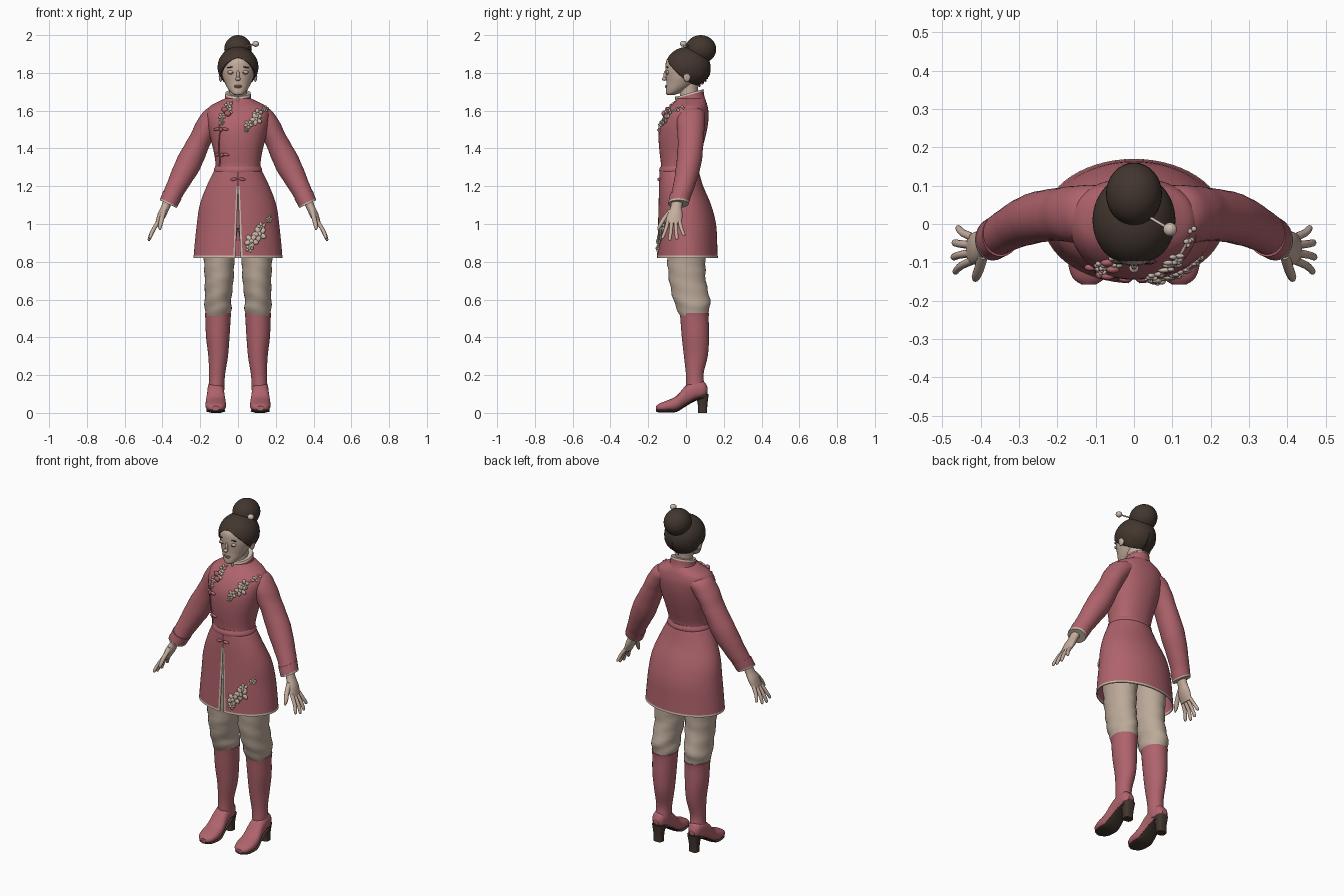
import bpy, bmesh, math
from mathutils import Vector, Matrix
from mathutils.bvhtree import BVHTree

if "Cube" in bpy.data.objects:
    bpy.data.objects.remove(bpy.data.objects["Cube"])


def material(name, rgb):
    m = bpy.data.materials.new(name)
    m.use_nodes = True
    m.diffuse_color = (*rgb, 1)
    m.node_tree.nodes["Principled BSDF"].inputs["Base Color"].default_value = (*rgb, 1)
    return m


ROSE = material("rose cloth", (.43, .125, .15))
CREAM = material("cream trim", (.60, .49, .41))
LINEN = material("beige linen", (.50, .40, .32))
SKIN = material("skin", (.56, .42, .34))
HAIR = material("dark brown", (.055, .037, .028))
LIP = material("lip", (.42, .24, .20))


def finish(name, bm, *mats):
    bmesh.ops.recalc_face_normals(bm, faces=bm.faces)
    for f in bm.faces:
        f.smooth = len(f.verts) < 5
    me = bpy.data.meshes.new(name)
    bm.to_mesh(me)
    bm.free()
    for m in mats:
        me.materials.append(m)
    ob = bpy.data.objects.new(name, me)
    bpy.context.collection.objects.link(ob)
    return ob


def resample(rings, k):
    """Smooth in-between rings along the key rings."""
    out, n = [], len(rings)
    for i in range(n - 1):
        a, b, c, d = (rings[min(max(j, 0), n - 1)] for j in range(i - 1, i + 3))
        for s in range(k):
            t = s / k
            out.append([.5 * (2 * q + (r - p) * t + (2 * p - 5 * q + 4 * r - w) * t * t
                              + (3 * q - p - 3 * r + w) * t ** 3)
                        for p, q, r, w in zip(a, b, c, d)])
    return out + [list(rings[-1])]


def loft(name, rings, mat, n=32, k=4, power=2, lying=False, side=1, fold=0, lean=0):
    """Skin ellipses (x, y, z, ru, rv, tilt); lying rings face along y."""
    bm, rows = bmesh.new(), []
    for x, y, z, ru, rv, tilt in resample([tuple(r) + (0,) * (6 - len(r)) for r in rings], k):
        t = math.radians(tilt) * side
        u = Vector((math.cos(t), 0, math.sin(t)))
        v = Vector((0, 0, 1)) if lying else Vector((0, 1, 0))
        row = []
        for i in range(n):
            a = math.tau * i / n
            c, s = math.cos(a), math.sin(a)
            g = 1 + fold * math.sin(z * 75 + 2.5 * math.sin(a + side))
            p = (Vector((x * side, y, z))
                 + u * ru * g * math.copysign(abs(c) ** (2 / power), c)
                 + v * rv * g * math.copysign(abs(s) ** (2 / power), s))
            p.z += lean * p.y
            row.append(bm.verts.new(p))
        rows.append(row)
    for a, b in zip(rows, rows[1:]):
        for i in range(n):
            j = (i + 1) % n
            bm.faces.new((a[i], a[j], b[j], b[i]))
    bm.faces.new(rows[0])
    bm.faces.new(rows[-1])
    return finish(name, bm, mat)


def body(z, hx, front, back):
    return (0, (front + back) / 2, z, hx, (back - front) / 2)


def blobs(name, mat, items, seg=12):
    """One object made of ellipsoids (centre, radii, turn about y)."""
    bm = bmesh.new()
    for centre, radii, turn in items:
        bmesh.ops.create_uvsphere(
            bm, u_segments=seg, v_segments=seg // 2 + 2, radius=1,
            matrix=Matrix.Translation(centre) @ Matrix.Rotation(turn, 4, 'Y') @ Matrix.Diagonal((*radii, 1)))
    ob = finish(name, bm, mat)
    for p in ob.data.polygons:
        p.use_smooth = True
    return ob


def cord(name, points, radius, mat):
    cu = bpy.data.curves.new(name, 'CURVE')
    cu.dimensions, cu.bevel_depth, cu.bevel_resolution = '3D', radius, 2
    sp = cu.splines.new('POLY')
    sp.points.add(len(points) - 1)
    for p, co in zip(sp.points, points):
        p.co = (*co, 1)
    cu.materials.append(mat)
    ob = bpy.data.objects.new(name, cu)
    bpy.context.collection.objects.link(ob)


# Coat bodice, waistband and collar
bodice = loft("coat_bodice", [body(*r) for r in (
    (1.26, .122, -.135, .062), (1.31, .118, -.132, .06), (1.38, .128, -.14, .08),
    (1.45, .145, -.145, .10), (1.52, .16, -.14, .115), (1.58, .168, -.115, .12),
    (1.62, .152, -.085, .115), (1.645, .11, -.06, .108), (1.665, .068, -.045, .098))],
    ROSE, 48, power=2.2)
loft("waist_band", [body(*r) for r in (
    (1.265, .124, -.137, .064), (1.285, .128, -.142, .07), (1.305, .12, -.135, .063))], ROSE, 48)
loft("collar", [(0, .025, 1.62, .082, .082), (0, .024, 1.65, .071, .073), (0, .023, 1.682, .067, .07)],
     ROSE, lean=.28)
loft("collar_trim", [(0, .023, 1.678, .069, .072), (0, .023, 1.688, .066, .069)], CREAM, lean=.28)

# Skirt open at the front, with pale edges and hem
bm, rows, cols = bmesh.new(), [], 56
keys = [(1.285, .122, -.136, .063), (1.2, .163, -.14, .088), (1.1, .2, -.142, .13),
        (1, .215, -.145, .156), (.9, .226, -.148, .162), (.832, .232, -.15, .165), (.82, .234, -.152, .167)]
spread = [0, .008] + [.008 + .984 * i / cols for i in range(1, cols)] + [.992, 1]
for z, hx, front, back in resample(keys, 4):
    gap = .001 + .055 * max(0, 1.2 - z) / .38
    row = []
    for f in spread:
        a = -math.pi / 2 + gap + (math.tau - 2 * gap) * f
        row.append(bm.verts.new((hx * math.cos(a), (front + back) / 2 + (back - front) / 2 * math.sin(a), z)))
    rows.append(row)
for a, b in zip(rows, rows[1:]):
    for i in range(len(spread) - 1):
        f = bm.faces.new((a[i], b[i], b[i + 1], a[i + 1]))
        z = f.calc_center_median().z
        f.material_index = int(z < .832 or (z < 1.2 and i in (0, len(spread) - 2)))
skirt = finish("coat_skirt", bm, ROSE, CREAM)
solid = skirt.modifiers.new("thickness", 'SOLIDIFY')
solid.thickness, solid.offset = .006, 0

# Arms and hands
for side, tag in ((1, "left"), (-1, "right")):
    loft(tag + "_sleeve", [
        (.09, .03, 1.585, .045, .07, 60), (.128, .027, 1.565, .06, .075, 42), (.165, .025, 1.515, .06, .073, 30),
        (.203, .025, 1.44, .059, .068, 28), (.262, .015, 1.32, .067, .066, 28),
        (.322, -.01, 1.205, .055, .058, 27), (.365, -.038, 1.118, .047, .052, 25)],
        ROSE, side=side, fold=.012)
    loft(tag + "_cuff", [(.347, -.028, 1.155, .053, .057, 25), (.366, -.039, 1.113, .05, .055, 25)], ROSE, side=side)
    loft(tag + "_cuff_trim", [(.366, -.039, 1.115, .051, .056, 25), (.37, -.041, 1.106, .049, .054, 25)],
         CREAM, side=side)
    loft(tag + "_palm", [(.368, -.045, 1.13, .025, .03, 25), (.386, -.052, 1.085, .022, .031, 25),
                         (.405, -.06, 1.045, .022, .042, 25), (.425, -.066, 1.0, .014, .041, 25)],
         SKIN, 20, side=side)
    for i, finger in enumerate(("index", "middle", "ring", "little")):
        y, long = -.095 + .02 * i, (.9, 1, .95, .75)[i]
        tip = y - .028 + .017 * i
        loft(f"{tag}_{finger}_finger", [
            (.42, y, 1.015, .011, .011, 25), (.42 + .034 * long, (y + tip) / 2, 1.015 - .055 * long, .01, .01, 20),
            (.42 + .05 * long, tip, 1.015 - .095 * long, .008, .009, 15),
            (.42 + .052 * long, tip, 1.015 - .105 * long, .003, .003, 15)], SKIN, 12, side=side)
    loft(tag + "_thumb", [(.392, -.075, 1.075, .014, .018, 10), (.403, -.115, 1.03, .013, .014),
                          (.412, -.138, .99, .011, .011), (.413, -.146, .968, .004, .004)], SKIN, 12, side=side)

# Trousers, boots, soles and heels
    loft(tag + "_trouser_leg", [
        (.1, .005, .98, .098, .11), (.1, .002, .82, .082, .102), (.1, .008, .7, .076, .097),
        (.106, .03, .6, .07, .097), (.106, .038, .55, .071, .086), (.106, .045, .5, .06, .07)],
        LINEN, side=side, fold=.03)
    loft(tag + "_boot_shaft", [
        (.106, .045, .528, .07, .078), (.106, .045, .5, .067, .075), (.107, .05, .4, .062, .072),
        (.105, .052, .3, .052, .063), (.111, .046, .2, .042, .046), (.114, .052, .13, .042, .052),
        (.115, .058, .095, .038, .052)], ROSE, side=side)
    foot = [(.115, .105, .135, .015), (.095, .082, .165, .036), (.05, .07, .17, .043), (0, .042, .145, .046),
            (-.05, .012, .09, .053), (-.1, .008, .066, .054), (-.14, .009, .05, .042), (-.158, .014, .036, .018)]
    loft(tag + "_boot_foot", [(.118, y, (lo + hi) / 2, w, (hi - lo) / 2) for y, lo, hi, w in foot],
         ROSE, power=2.4, lying=True, side=side)
    loft(tag + "_sole", [(.118, y, lo + .001, w * .93, .008) for y, lo, hi, w in foot],
         HAIR, lying=True, side=side)
    loft(tag + "_heel", [(.117, .088, 0, .027, .024), (.117, .088, .04, .027, .025), (.116, .086, .1, .036, .034)],
         HAIR, power=3, side=side)

# Neck, head and face
loft("neck", [(0, .025, 1.62, .055, .055), (0, .015, 1.69, .047, .048), (0, .015, 1.76, .05, .055)], SKIN)
loft("head", [body(*r) for r in (
    (1.684, .02, -.1, -.06), (1.692, .034, -.106, -.035), (1.715, .053, -.106, .01), (1.745, .069, -.104, .05),
    (1.78, .083, -.106, .08), (1.82, .09, -.109, .1), (1.87, .084, -.102, .1), (1.91, .05, -.06, .07))], SKIN)
blobs("nose", SKIN, [((0, -.106, 1.787), (.009, .013, .028), 0), ((0, -.115, 1.768), (.013, .013, .01), 0)])
blobs("lips", LIP, [((0, -.102, 1.731), (.022, .009, .005), 0), ((0, -.102, 1.724), (.018, .009, .005), 0)])
blobs("ears", SKIN, [((s * .092, .005, 1.782), (.01, .02, .03), 0) for s in (1, -1)])
blobs("eyelids", SKIN, [((s * .036, -.097, 1.803), (.02, .008, .011), 0) for s in (1, -1)])
blobs("lashes", HAIR, [((s * .036, -.101, 1.799), (.018, .005, .002), s * .1) for s in (1, -1)])
blobs("eyebrows", HAIR, [((s * .038, -.098, 1.83), (.022, .006, .003), s * .1) for s in (1, -1)])

# Hair cap parted in the middle, with bun and pin
bm = bmesh.new()
bmesh.ops.create_uvsphere(bm, u_segments=48, v_segments=32, radius=1,
                          matrix=Matrix.Translation((0, .01, 1.83)) @ Matrix.Diagonal((.108, .12, .108, 1)))
for point, normal in (((0, 0, 0), (1, 0, 0)), ((0, 0, 1.7975), (.44, .875, 1))):
    bmesh.ops.bisect_plane(bm, geom=bm.verts[:] + bm.edges[:] + bm.faces[:], plane_co=point,
                           plane_no=normal, clear_inner=True)
cap = finish("hair_cap", bm, HAIR)
cap.modifiers.new("other_side", 'MIRROR')
shell = cap.modifiers.new("thickness", 'SOLIDIFY')
shell.thickness, shell.offset = .012, -1
blobs("hair_back", HAIR, [((0, .05, 1.815), (.095, .072, .078), 0)], 32)
blobs("hair_bun", HAIR, [((0, .078, 1.925), (.073, .082, .075), 0)], 32)
cord("hair_pin", [(-.03, .06, 1.92), (.09, -.012, 1.953)], .004, CREAM)
blobs("hair_pin_bead", CREAM, [((.094, -.014, 1.954), (.018, .018, .016), 0)], 16)

# Ornaments laid on the coat front
bpy.context.view_layer.update()
graph = bpy.context.evaluated_depsgraph_get()
trees = [BVHTree.FromObject(o, graph) for o in (bodice, skirt)]


def on_coat(x, z, lift=.003):
    tree = trees[z < 1.28]
    hit = tree.ray_cast(Vector((x, -1, z)), Vector((0, 1, 0)))[0]
    hit = hit or tree.find_nearest(Vector((x, -.1, z)))[0]
    return hit + Vector((0, -lift, 0))


def sprig(name, start, end, sizes):
    """A twig with five-petalled blossoms along it."""
    at = lambda t: [a + (b - a) * t for a, b in zip(start, end)]
    cord(name + "_twig", [on_coat(*at(i / 10)) for i in range(11)], .004, CREAM)
    petals = []
    for i, r in enumerate(sizes):
        x, z = at((i + .3) / len(sizes))
        x += .008 * (-1) ** i
        petals.append((on_coat(x, z, .009), (r * .35, .006, r * .35), 0))
        for p in range(5):
            a = math.tau * p / 5 + i
            petals.append((on_coat(x + r * .6 * math.cos(a), z + r * .6 * math.sin(a)),
                           (r * .55, .007, r * .38), -a))
    blobs(name + "_blossoms", CREAM, petals)


sprig("chest_sprig", (.03, 1.49), (.155, 1.63), (.012, .022, .03, .026, .016))
sprig("skirt_sprig", (.045, .86), (.175, 1.05), (.02, .034, .036, .022, .016))
sprig("collar_lace", (-.1, 1.53), (-.03, 1.65), (.014, .018, .022, .02))
blobs("collar_blossoms", ROSE, [(on_coat(x, z, .012), (.018, .01, .015), .4)
                                for x, z in ((-.07, 1.605), (-.055, 1.585))])
cord("front_flap_piping", [on_coat(-.1 + .003 * math.sin(i), 1.53 - .025 * i) for i in range(10)], .004, ROSE)
cord("collar_closing", [(0, -.05, 1.64), (0, -.052, 1.675)], .006, CREAM)

# Knotted fastenings
for name, x, z in (("chest", -.09, 1.5), ("side", -.085, 1.365), ("waist", 0, 1.235)):
    blobs(name + "_fastening", ROSE,
          [(on_coat(x, z, .008), (.01, .011, .011), 0)]
          + [(on_coat(x + s * .022, z + .002), (.018, .009, .008), s * .15) for s in (1, -1)])
